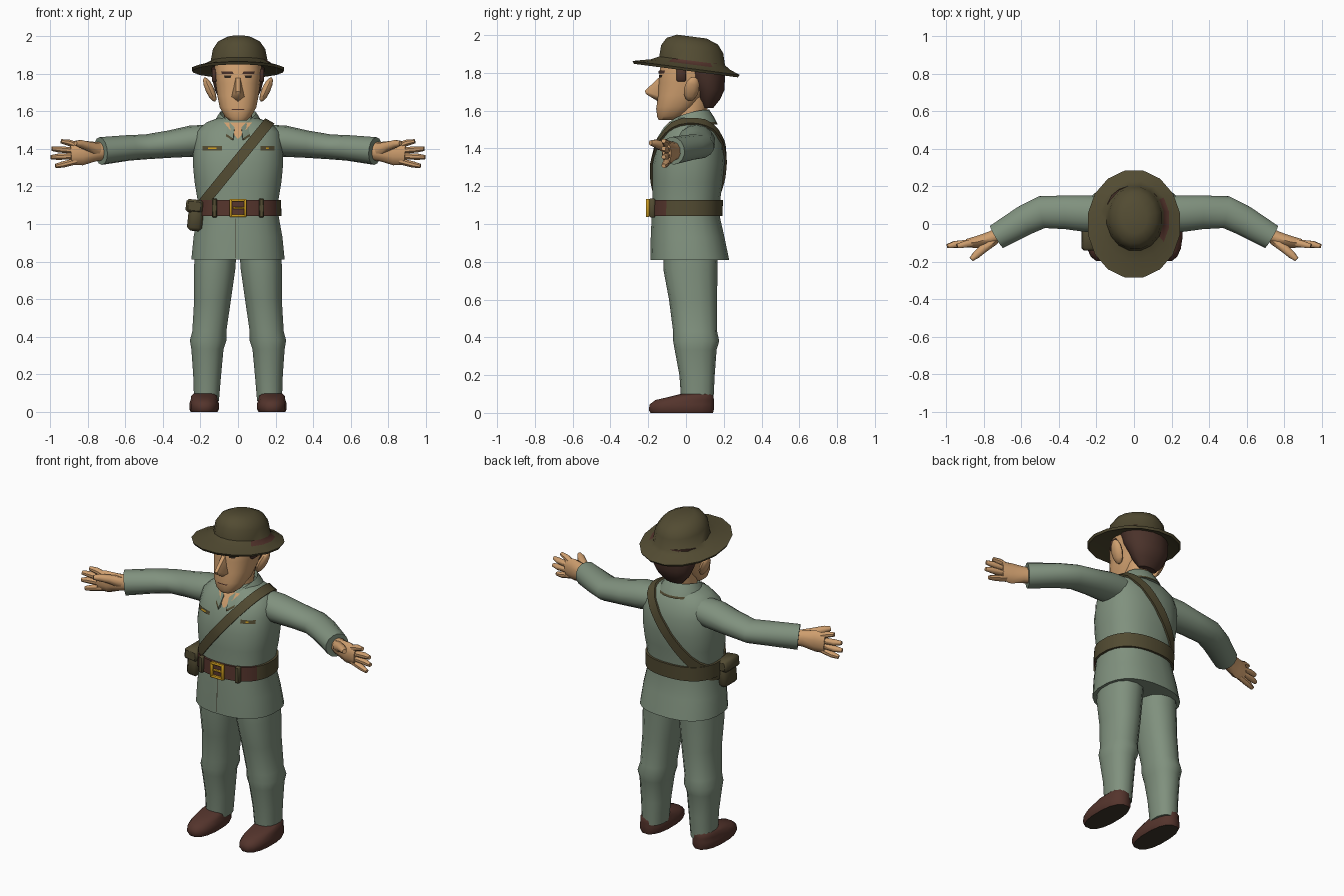
import bpy, bmesh, math
from mathutils import Vector, Matrix
from mathutils.bvhtree import BVHTree

if "Cube" in bpy.data.objects:
    bpy.data.objects.remove(bpy.data.objects["Cube"])

def material(name, r, g, b):
    m = bpy.data.materials.new(name)
    m.diffuse_color = [((c / 255 + .055) / 1.055) ** 2.4 for c in (r, g, b)] + [1]
    m.use_nodes = True
    m.node_tree.nodes["Principled BSDF"].inputs["Base Color"].default_value = m.diffuse_color
    return m

CLOTH = material("grey green cloth", 128, 145, 126)
OLIVE = material("olive felt", 82, 75, 50)
SKIN = material("skin", 206, 158, 110)
HAIR = material("dark brown hair", 74, 50, 42)
LEATHER = material("brown leather", 84, 52, 44)
GOLD = material("gold metal", 200, 152, 30)
DARK = material("dark eye", 45, 36, 28)
SOLE = material("dark sole", 62, 54, 42)

def finish(name, bm, mats, mirror=False, angle=45, fix=True):
    if fix:
        bmesh.ops.recalc_face_normals(bm, faces=bm.faces[:])
    me = bpy.data.meshes.new(name)
    bm.to_mesh(me)
    bm.free()
    for m in mats:
        me.materials.append(m)
    me.shade_smooth()
    me.set_sharp_from_angle(angle=math.radians(angle))
    ob = bpy.data.objects.new(name, me)
    bpy.context.collection.objects.link(ob)
    if mirror:
        ob.modifiers.new("mirror", 'MIRROR')
    return ob

def skin(name, rows, mats, wrap=True, loop=False, rule=None, fix=True, **kw):
    """Surface through rows of points; wrap closes each row, loop closes the row list."""
    bm = bmesh.new()
    g = [[bm.verts.new(p) for p in r] for r in rows]
    n, k = len(rows), len(rows[0])
    for i in range(n if loop else n - 1):
        for j in range(k if wrap else k - 1):
            a, b = g[i], g[(i + 1) % n]
            f = bm.faces.new((a[j], a[(j + 1) % k], b[(j + 1) % k], b[j]))
            if rule:
                f.material_index = rule(f.calc_center_median(), i, j)
    if wrap and not loop:
        first, last = bm.faces.new(g[0][::-1]), bm.faces.new(g[-1])
        if rule:
            first.material_index = rule(first.calc_center_median(), -1, 0)
    return finish(name, bm, mats, fix=fix, **kw)

def sec(z, x0, x1, y0, y1):
    return Vector(((x0 + x1) / 2, (y0 + y1) / 2, z)), (x1 - x0) / 2, (y1 - y0) / 2

def loft(name, secs, mats, n=14, p=2.0, path=False, tilt=0, **kw):
    """Loft of superellipse sections (centre, half width, half depth)."""
    rows = []
    for i, (c, a, b) in enumerate(secs):
        c, u, v = Vector(c), Vector((1, 0, 0)), Vector((0, 1, 0))
        if path:
            t = Vector(secs[min(i + 1, len(secs) - 1)][0]) - Vector(secs[max(i - 1, 0)][0])
            u = t.cross(Vector((0, 0, 1))).normalized()
            v = u.cross(t).normalized()
        row = []
        for j in range(n):
            w = 2 * math.pi * (j + .5) / n
            cs, sn = math.cos(w), math.sin(w)
            q = c + u * a * math.copysign(abs(cs) ** (2 / p), cs) + v * b * math.copysign(abs(sn) ** (2 / p), sn)
            q.z += tilt * q.y
            row.append(q)
        rows.append(row)
    return skin(name, rows, mats, **kw)

def sym(z, rx, y0, y1):
    return sec(z, -rx, rx, y0, y1)

def box(name, c, s, mat, rot=0, bevel=.01, **kw):
    bm = bmesh.new()
    m = Matrix.Translation(c) @ Matrix.Rotation(rot, 4, 'Y') @ Matrix.Diagonal((*s, 1))
    bmesh.ops.create_cube(bm, size=1, matrix=m)
    if bevel:
        bmesh.ops.bevel(bm, geom=bm.edges[:], offset=bevel, segments=1, affect='EDGES')
    return finish(name, bm, [mat], **kw)

def tree(ob):
    me = ob.data
    return BVHTree.FromPolygons([v.co for v in me.vertices], [p.vertices[:] for p in me.polygons])

def plate(name, on, mat, z0, z1, low, high, lift=.006, **kw):
    """Thin patch laid on the front of a part; low/high are x ranges at z0/z1."""
    rows = []
    for i in range(5):
        t, row = i / 4, []
        for j in range(5):
            a, b = (low[k] + (high[k] - low[k]) * t for k in (0, 1))
            x, z = a + (b - a) * j / 4, z0 + (z1 - z0) * t
            hit = on.ray_cast(Vector((x, -1, z)), Vector((0, 1, 0)))[0]
            row.append(Vector((x, (hit.y if hit else -.1) - lift, z)))
        rows.append(row)
    return skin(name, rows, [mat], wrap=False, fix=False, **kw)

def band(name, on, centre, slope, half, lift, mats, n=40, **kw):
    """Flat strap running all round a part in a tilted plane."""
    u, v = Vector((1, 0, slope)).normalized(), Vector((0, 1, 0))
    w, rows = Vector((-slope, 0, 1)).normalized(), []
    for i in range(n):
        a = 2 * math.pi * i / n
        d, row = u * math.cos(a) + v * math.sin(a), []
        for side, up in ((-1, 1), (1, 1), (1, -1), (-1, -1)):
            o = Vector(centre) + w * half * side
            hit = on.ray_cast(o, d)[0] or o + d * .2
            row.append(hit + d * lift * up)
        rows.append(row)
    return skin(name, rows, mats, loop=True, **kw)

# Jacket body
jacket = loft("jacket", [sym(.81, .25, -.19, .23), sym(.93, .238, -.188, .205), sym(1.04, .218, -.183, .18),
    sym(1.13, .217, -.178, .183), sym(1.22, .232, -.18, .195), sym(1.32, .242, -.178, .205),
    sym(1.42, .238, -.155, .2), sym(1.49, .225, -.12, .175), sym(1.54, .17, -.085, .14),
    sym(1.57, .09, -.05, .11)], [CLOTH], n=24, p=2.4)
body = tree(jacket)

# Sleeves and hands
loft("sleeve", [((.14, .055, 1.45), .09, .08), ((.25, .055, 1.44), .1, .083), ((.36, .062, 1.425), .092, .073),
    ((.49, .063, 1.41), .088, .066), ((.58, .02, 1.405), .082, .068), ((.73, -.068, 1.388), .07, .074)],
    [CLOTH], path=True, mirror=True)
loft("palm", [((.69, -.045, 1.388), .042, .045), ((.76, -.075, 1.385), .038, .052),
    ((.83, -.095, 1.378), .034, .066), ((.89, -.103, 1.375), .024, .06)], [SKIN], n=10, path=True, mirror=True)
for label, z0, x1, z1 in (("index", 1.418, .94, 1.44), ("middle", 1.39, .99, 1.4), ("ring", 1.362, .995, 1.355), ("little", 1.334, .97, 1.308)):
    loft(label + "_finger", [((.86, -.1, z0), .02, .018), ((x1 - .04, -.108, (z0 + 2 * z1) / 3), .019, .018),
        ((x1, -.118, z1), .012, .012)], [SKIN], n=8, path=True, mirror=True)
loft("thumb", [((.745, -.085, 1.395), .03, .035), ((.80, -.13, 1.415), .025, .025), ((.84, -.165, 1.427), .022, .021),
    ((.865, -.188, 1.43), .013, .013)], [SKIN], n=8, path=True, mirror=True)

# Trousers and shoes
loft("trouser_leg", [sec(.86, .005, .23, -.12, .17), sec(.76, .012, .237, -.12, .166), sec(.6, .035, .235, -.09, .165),
    sec(.43, .06, .245, -.068, .165), sec(.38, .06, .258, -.068, .176), sec(.335, .075, .25, -.06, .162),
    sec(.2, .088, .24, -.035, .152), sec(.06, .1, .235, -.025, .145)], [CLOTH], p=2.3, mirror=True)
loft("shoe", [sec(0, .108, .252, -.19, .145), sec(.015, .1, .26, -.2, .15), sec(.045, .1, .26, -.195, .15),
    sec(.068, .108, .252, -.165, .15), sec(.085, .11, .25, -.09, .148), sec(.1, .12, .235, -.03, .14)],
    [LEATHER, SOLE], n=16, p=2.4, mirror=True, rule=lambda c, i, j: int(i < 0))

# Head and neck
loft("neck", [sym(1.46, .08, -.08, .09), sym(1.55, .075, -.06, .1), sym(1.68, .08, -.05, .13)], [SKIN])
head = loft("head", [sym(1.55, .045, -.145, -.05), sym(1.57, .07, -.155, -.01), sym(1.62, .098, -.157, .05),
    sym(1.68, .11, -.15, .1), sym(1.75, .12, -.145, .16), sym(1.82, .128, -.14, .18), sym(1.87, .12, -.12, .17)],
    [SKIN], n=20, p=2.4)
face = tree(head)
loft("hair", [sym(1.615, .06, .09, .145), sym(1.66, .1, .06, .182), sym(1.71, .125, .04, .205),
    sym(1.77, .14, .0, .208), sym(1.85, .145, -.04, .205)], [HAIR], n=16)
box("sideburn", (.126, -.025, 1.79), (.026, .05, .07), HAIR, bevel=.006, mirror=True)

# Ears
bm = bmesh.new()
bmesh.ops.create_uvsphere(bm, u_segments=10, v_segments=6, radius=1, matrix=Matrix.Translation((.15, .03, 1.715)) @
    Matrix.Rotation(.42, 4, 'Y') @ Matrix.Rotation(-.2, 4, 'X') @ Matrix.Diagonal((.024, .04, .072, 1)))
finish("ear", bm, [SKIN], mirror=True)

# Nose
bm = bmesh.new()
for p in ((-.012, -.138, 1.78), (.012, -.138, 1.78), (-.01, -.218, 1.705), (.01, -.218, 1.705), (-.01, -.212, 1.688),
          (.01, -.212, 1.688), (-.036, -.14, 1.675), (.036, -.14, 1.675), (0, -.15, 1.65), (0, -.1, 1.7)):
    bm.verts.new(p)
bmesh.ops.convex_hull(bm, input=bm.verts[:])
finish("nose", bm, [SKIN])

# Painted eyes, brows and mouth
plate("eye", face, DARK, 1.775, 1.79, (.04, .07), (.035, .075), mirror=True)
plate("eyebrow", face, HAIR, 1.797, 1.812, (.022, .085), (.03, .09), mirror=True)
plate("mouth", face, LEATHER, 1.606, 1.612, (-.03, .03), (-.035, .035), lift=.003)

# Hat: brim and crown, tilted up at the front
loft("hat", [sec(1.842, -.13, .13, -.13, .19), sec(1.812, -.243, .243, -.28, .28), sec(1.826, -.25, .25, -.29, .29),
    sec(1.848, -.185, .19, -.19, .235), sec(1.868, -.148, .16, -.145, .21), sec(1.93, -.136, .148, -.135, .2),
    sec(1.972, -.108, .118, -.105, .172), sec(1.996, -.06, .07, -.05, .11)], [OLIVE, LEATHER], n=16, tilt=-.13,
    angle=50, rule=lambda c, i, j: int(i == 3 and c.x > .1 and -.1 < c.y < .13))

# Collar with trimmed lower edge, and open neck
rows = []
for i in range(21):
    t = (i - 10) / 10
    a, e = t * math.radians(168), abs(t) ** 3
    d = Vector((math.sin(a), math.cos(a), 0))
    rows.append([Vector((d.x * r * (1 - .1 * e), .025 + d.y * (r + g * e), z - k * e)) for r, g, z, k in
        ((.08, .03, 1.53, .06), (.098, .045, 1.605, .09), (.122, .045, 1.568, .09), (.137, .045, 1.54, .085), (.142, .045, 1.528, .085))])
skin("collar", rows, [CLOTH, OLIVE], rule=lambda c, i, j: int(j == 3))
plate("open_neck", body, SKIN, 1.455, 1.54, (-.004, .004), (-.075, .075))

# Belt, buckle and belt loops
band("belt", body, (0, 0, 1.085), 0, .043, .014, [OLIVE, LEATHER], rule=lambda c, i, j: int(c.y < -.11))
for s in (-1, 1):
    box("buckle_side", (s * .038, -.203, 1.085), (.014, .02, .096), GOLD, bevel=.003)
    box("buckle_bar", (0, -.203, 1.085 + s * .041), (.08, .02, .014), GOLD, bevel=.003)
box("buckle_pin", (.004, -.203, 1.085), (.062, .014, .01), GOLD, bevel=.002)
box("belt_loop", (.125, -.178, 1.085), (.028, .03, .1), OLIVE, bevel=.005, mirror=True)

# Shoulder strap and hip pouch
band("shoulder_strap", body, (-.02, .01, 1.315), 1.23, .028, .013, [OLIVE])
box("pouch", (-.225, -.07, 1.045), (.08, .13, .165), OLIVE, rot=.1, bevel=.018)
box("pouch_flap", (-.232, -.07, 1.095), (.09, .14, .07), OLIVE, rot=.1, bevel=.012)

# Chest badges and jacket front seam
for s, x0, x1 in ((-1, -.19, -.085), (1, .12, .195)):
    plate("chest_bar", body, OLIVE, 1.392, 1.414, (x0, x1), (x0, x1))
    plate("bar_pin", body, GOLD, 1.399, 1.407, (x0 + .03, x1 - .03), (x0 + .03, x1 - .03), lift=.009)
plate("front_seam", body, SOLE, .82, 1.03, (-.014, -.01), (-.014, -.01), lift=.003)
